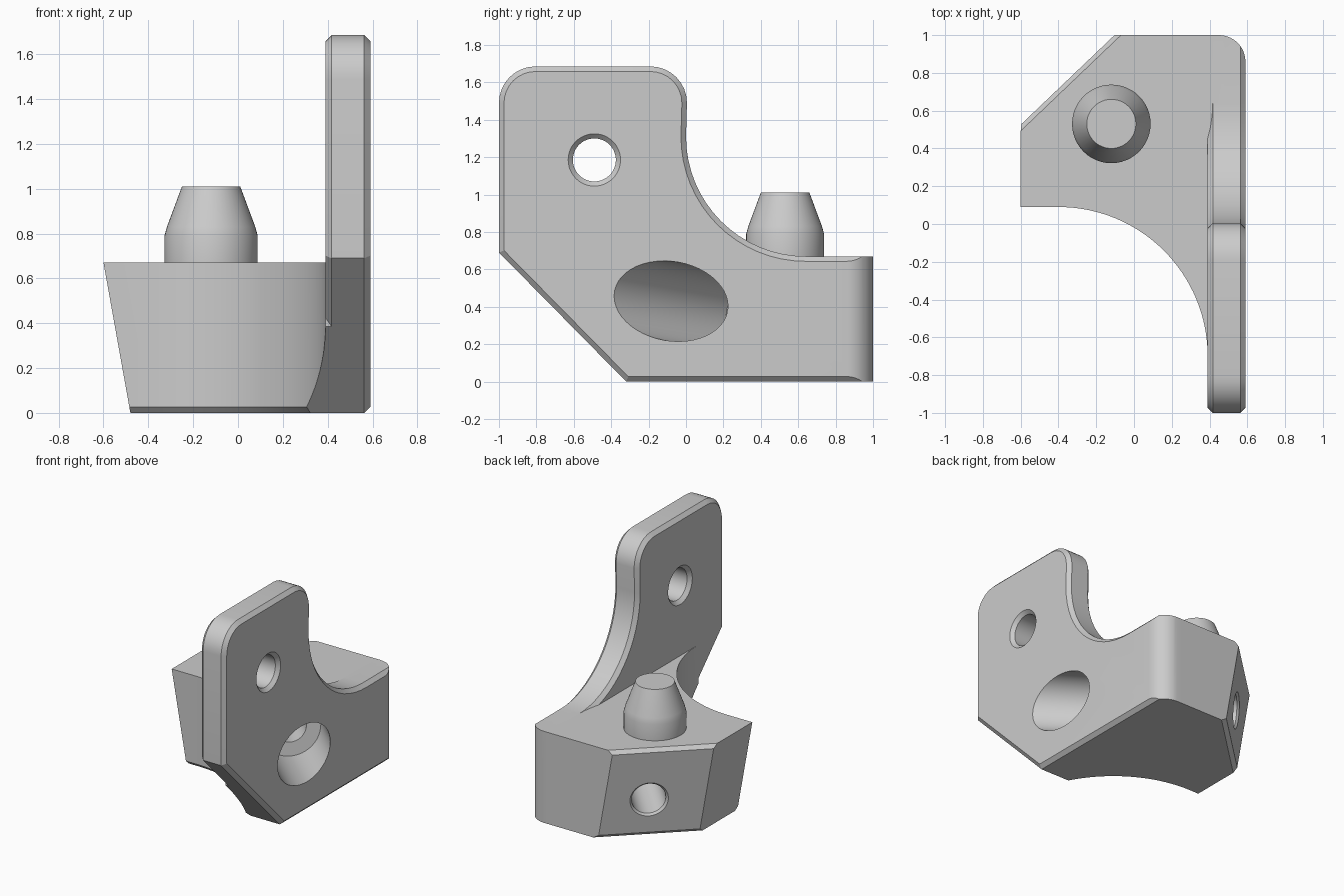
import bpy, bmesh, math
from mathutils import Vector

if "Cube" in bpy.data.objects:
    bpy.data.objects.remove(bpy.data.objects["Cube"])

grey = bpy.data.materials.new("grey")
grey.diffuse_color = (0.6, 0.6, 0.6, 1)
grey.use_nodes = True
grey.node_tree.nodes["Principled BSDF"].inputs["Base Color"].default_value = grey.diffuse_color


def to_object(name, bm):
    bmesh.ops.recalc_face_normals(bm, faces=bm.faces)
    me = bpy.data.meshes.new(name)
    bm.to_mesh(me)
    bm.free()
    me.materials.append(grey)
    ob = bpy.data.objects.new(name, me)
    bpy.context.collection.objects.link(ob)
    return ob


def arc(cx, cy, r, a0, a1, n):
    return [(cx + r * math.cos(math.radians(a0 + (a1 - a0) * i / n)),
             cy + r * math.sin(math.radians(a0 + (a1 - a0) * i / n))) for i in range(n + 1)]


def prism(pts, axis, lo, hi):
    """Extrude a profile along x (points are y, z) or along z (points are x, y)."""
    bm = bmesh.new()
    place = (lambda p, t: (t, p[0], p[1])) if axis == 'x' else (lambda p, t: (p[0], p[1], t))
    a = [bm.verts.new(place(p, lo)) for p in pts]
    b = [bm.verts.new(place(p, hi)) for p in pts]
    bm.faces.new(a)
    bm.faces.new(b)
    for i in range(len(pts)):
        j = (i + 1) % len(pts)
        bm.faces.new((a[i], a[j], b[j], b[i]))
    bmesh.ops.recalc_face_normals(bm, faces=bm.faces)
    return bm


def turned(name, origin, direction, rings, n=48):
    """Stack of circles (distance, radius) along a direction."""
    bm = bmesh.new()
    rot = Vector(direction).to_track_quat('Z', 'Y')
    loops = []
    for d, r in rings:
        loops.append([bm.verts.new(Vector(origin) + rot @ Vector(
            (r * math.cos(2 * math.pi * i / n), r * math.sin(2 * math.pi * i / n), d)))
            for i in range(n)])
    for a, b in zip(loops, loops[1:]):
        for i in range(n):
            bm.faces.new((a[i], a[(i + 1) % n], b[(i + 1) % n], b[i]))
    bm.faces.new(loops[0])
    bm.faces.new(loops[-1])
    return to_object(name, bm)


def combine(target, tool, mode):
    m = target.modifiers.new("combine", 'BOOLEAN')
    m.operation, m.solver, m.object = mode, 'EXACT', tool
    bpy.context.view_layer.objects.active = target
    bpy.ops.object.modifier_apply(modifier=m.name)
    bpy.data.objects.remove(tool)


def chamfer(bm, edges):
    bmesh.ops.bevel(bm, geom=edges, offset=0.027, segments=1, affect='EDGES')


# upright side plate, all rim edges chamfered
side = [(-1, 0.69), (-0.32, 0), (1.2, 0), (1.2, 0.67)]
side += arc(0.64, 1.31, 0.64, 270, 180, 16)
side += arc(-0.19, 1.49, 0.195, 0, 90, 8) + arc(-0.805, 1.49, 0.195, 90, 180, 8)
bm = prism(side, 'x', 0.39, 0.59)
chamfer(bm, [e for e in bm.edges if abs(e.verts[0].co.x - e.verts[1].co.x) < 0.01])
bracket = to_object("bracket", bm)

# base block with hollow front and sloping left and corner faces
base = [(0.48, 1.17), (0.07, 1.17), (-0.6, 0.53), (-0.6, 0.09)]
base += arc(-0.4, -0.7, 0.79, 90, 0, 32) + [(0.48, -0.7)]
bm = prism(base, 'z', 0, 0.67)
picked = []
for e in bm.edges:
    mid = (e.verts[0].co + e.verts[1].co) / 2
    flat = abs(e.verts[0].co.z - e.verts[1].co.z) < 0.01
    corner = mid.x < 0 and 0.7 < mid.y < 1.1
    hollow = mid.z < 0.1 and mid.y < 0.1 and -0.55 < mid.x < 0.38
    if flat and (corner or hollow):
        picked.append(e)
for v in bm.verts:
    if v.co.z < 0.1 and (v.co.x < -0.5 or (v.co.x < 0.2 and v.co.y > 1.1)):
        v.co.x += 0.12
chamfer(bm, picked)
block = to_object("block", bm)
combine(block, to_object("front_cut", prism(
    [(-1.2, 0.893), (-1.2, -0.4), (0.075, -0.4)], 'x', -1, 1)), 'DIFFERENCE')
combine(bracket, block, 'UNION')

# flat back with one rounded vertical corner
outline = [(-1, -1.3), (0.8, -1.3), (0.8, 0.86)] + arc(0.45, 0.86, 0.14, 0, 90, 10) + [(-1, 1)]
combine(bracket, to_object("outline", prism(outline, 'z', -0.5, 2)), 'INTERSECT')

# round hole through the plate, chamfered at both ends
combine(bracket, turned("plate_hole", (0.39, -0.49, 1.185), (1, 0, 0), [
    (-0.025, 0.165), (0.025, 0.115), (0.175, 0.115), (0.225, 0.165)]), 'DIFFERENCE')

# slanted stepped bore from the outer plate face to the corner face
inward = Vector((-0.69, 0.712, -0.122)).normalized()
combine(bracket, turned("bore", (0.59, -0.08, 0.43), inward, [
    (-0.4, 0.212), (0.62, 0.212), (0.62, 0.115), (1.21, 0.115), (1.26, 0.165)]), 'DIFFERENCE')

# tapered locating pin
combine(bracket, turned("pin", (-0.12, 0.53, 0), (0, 0, 1), [
    (0.6, 0.208), (0.79, 0.208), (0.83, 0.197), (1.01, 0.13)]), 'UNION')

bpy.ops.object.select_all(action='DESELECT')
bracket.select_set(True)
bpy.context.view_layer.objects.active = bracket
bpy.ops.object.shade_smooth_by_angle(angle=math.radians(25))
